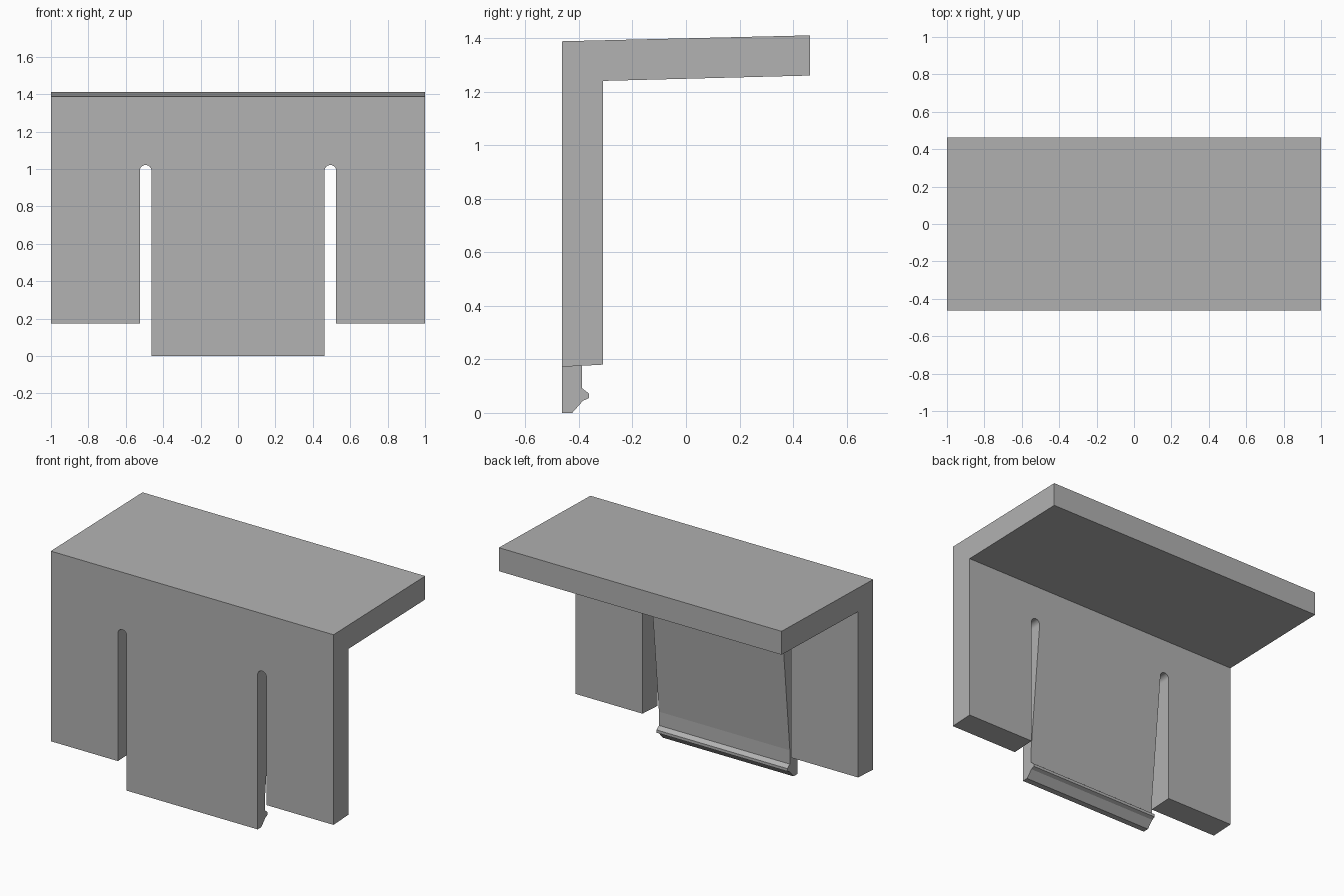
import bpy, bmesh, math
from mathutils import Vector

cube = bpy.data.objects.get("Cube")
if cube:
    bpy.data.objects.remove(cube, do_unlink=True)

FRONT, BACK, WALL = -0.463, 0.463, -0.31   # depth of front face, shelf end, wall back
SLOT_IN, SLOT_OUT, SLOT_Z = 0.463, 0.525, 0.99
SLOT_MID = (SLOT_IN + SLOT_OUT) / 2

grey = bpy.data.materials.new("plain grey")
grey.use_nodes = True
colour = (0.445, 0.445, 0.445, 1)
grey.diffuse_color = colour
grey.node_tree.nodes["Principled BSDF"].inputs["Base Color"].default_value = colour


def prism(name, points, direction):
    """Extrude a closed outline of 3D points along a direction."""
    bm = bmesh.new()
    face = bm.faces.new([bm.verts.new(p) for p in points])
    out = bmesh.ops.extrude_face_region(bm, geom=[face])
    moved = [v for v in out["geom"] if isinstance(v, bmesh.types.BMVert)]
    bmesh.ops.translate(bm, verts=moved, vec=Vector(direction))
    bmesh.ops.recalc_face_normals(bm, faces=bm.faces)
    mesh = bpy.data.meshes.new(name)
    bm.to_mesh(mesh)
    bm.free()
    obj = bpy.data.objects.new(name, mesh)
    bpy.context.collection.objects.link(obj)
    obj.data.materials.append(grey)
    return obj


def side_prism(name, profile, x0, x1):
    return prism(name, [(x0, y, z) for y, z in profile], (x1 - x0, 0, 0))


# Bracket: wall and slightly rising shelf in one profile
bracket = side_prism("bracket", [
    (FRONT, 0), (WALL, 0), (WALL, 1.24), (BACK, 1.26), (BACK, 1.41), (FRONT, 1.388)], -1, 1)

cutters = []

# Back of the tongue: taper, short straight part, catch ridge and chamfer
cutters.append(side_prism("tongue_back_cutter", [
    (WALL, SLOT_Z), (-0.388, 0.18), (-0.388, 0.092), (-0.363, 0.073), (-0.363, 0.055),
    (-0.385, 0.045), (-0.425, 0), (-0.44, -0.1), (-0.2, -0.1), (-0.2, SLOT_Z)],
    -SLOT_MID, SLOT_MID))

for side, label in ((1, "left"), (-1, "right")):
    # Shorter side legs
    cutters.append(side_prism(label + "_leg_trim_cutter", [
        (-0.6, 0.165), (-0.2, 0.186), (-0.2, -0.1), (-0.6, -0.1)],
        side * SLOT_MID, side * 1.1))
    # Round-topped slot
    r = (SLOT_OUT - SLOT_IN) / 2
    arc = [(side * SLOT_MID + r * math.cos(a), -0.6, SLOT_Z + r * math.sin(a))
           for a in (math.pi * i / 16 for i in range(17))]
    ends = [(side * SLOT_MID - r, -0.6, -0.2), (side * SLOT_MID + r, -0.6, -0.2)]
    cutters.append(prism(label + "_slot_cutter", arc + ends, (0, 0.5, 0)))

bpy.ops.object.select_all(action='DESELECT')
bpy.context.view_layer.objects.active = bracket
bracket.select_set(True)
for cutter in cutters:
    cutter.hide_render = True
    mod = bracket.modifiers.new(cutter.name, 'BOOLEAN')
    mod.operation = 'DIFFERENCE'
    mod.solver = 'EXACT'
    mod.object = cutter
    bpy.ops.object.modifier_apply(modifier=mod.name)
for cutter in cutters:
    bpy.data.objects.remove(cutter, do_unlink=True)

# Smooth only the round slot tops
bpy.ops.object.shade_smooth_by_angle(angle=math.radians(25))
for p in bracket.data.polygons:
    p.use_smooth = SLOT_Z < p.center.z < 1.03 and abs(p.normal.y) < 0.1 and abs(p.normal.x) < 0.999
